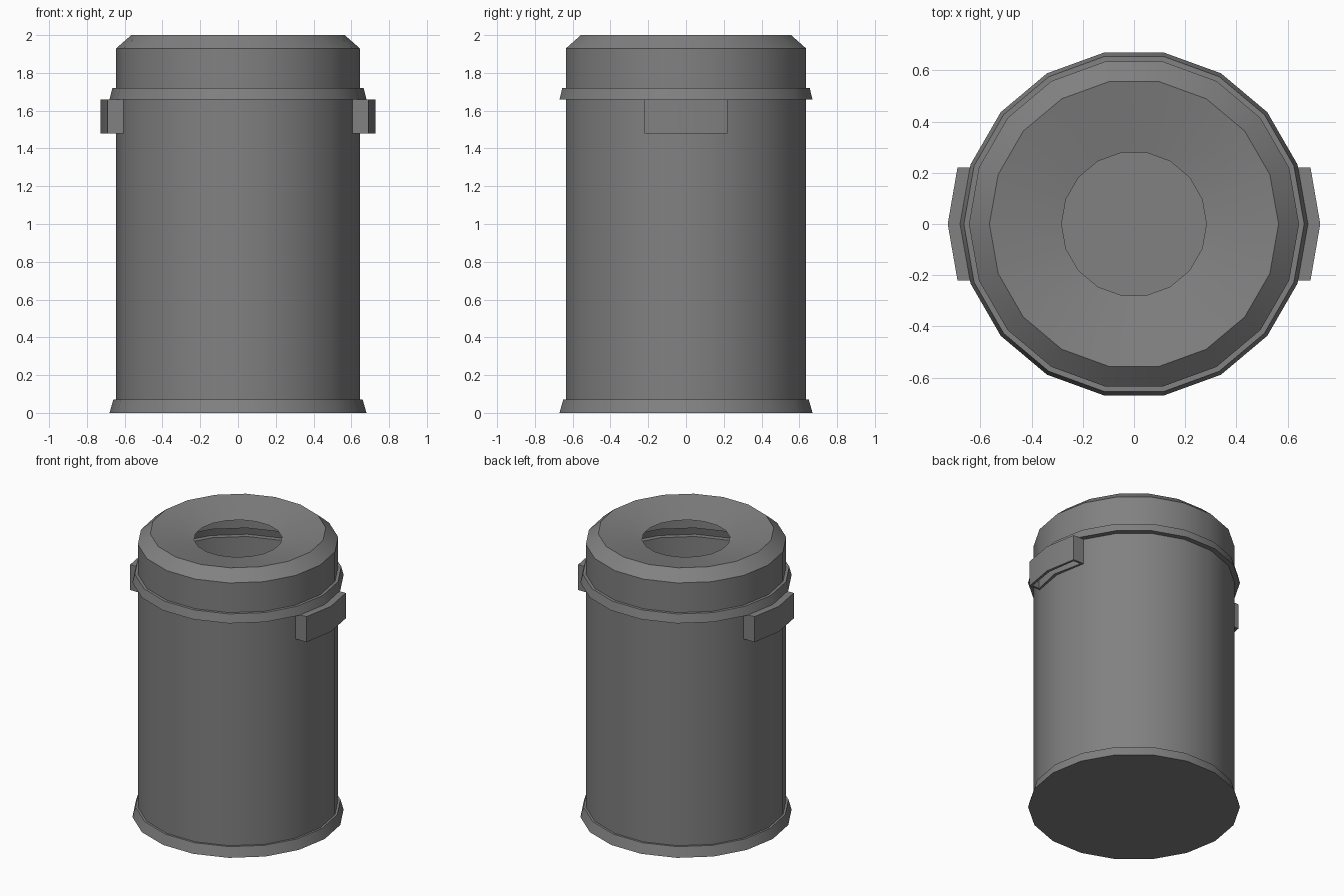
import bpy, bmesh, math

SIDES = 18

cube = bpy.data.objects.get("Cube")
if cube:
    bpy.data.objects.remove(cube, do_unlink=True)

grey = bpy.data.materials.new("metal grey")
grey.use_nodes = True
colour = (0.22, 0.22, 0.22, 1)
grey.diffuse_color = colour
grey.node_tree.nodes["Principled BSDF"].inputs["Base Color"].default_value = colour


def finish(name, bm):
    mesh = bpy.data.meshes.new(name)
    bm.to_mesh(mesh)
    bm.free()
    mesh.materials.append(grey)
    obj = bpy.data.objects.new(name, mesh)
    bpy.context.collection.objects.link(obj)
    bpy.ops.object.select_all(action="DESELECT")
    obj.select_set(True)
    bpy.context.view_layer.objects.active = obj
    bpy.ops.object.shade_smooth_by_angle(angle=math.radians(30))
    return obj


def turned_shell(name, profile, floor=False):
    """Thin shell turned around z from (radius, height) points, going upwards."""
    bm = bmesh.new()
    rings = []
    for r, z in profile:
        angles = [math.tau * i / SIDES for i in range(SIDES)]
        rings.append([bm.verts.new((r * math.cos(a), r * math.sin(a), z)) for a in angles])
    for low, high in zip(rings, rings[1:]):
        for i in range(SIDES):
            j = (i + 1) % SIDES
            bm.faces.new((low[i], low[j], high[j], high[i]))
    if floor:
        bm.faces.new(rings[0][::-1])
    return finish(name, bm)


# Body with flared foot and closed floor
turned_shell("bin_body", [(0.68, 0), (0.66, 0.07), (0.645, 0.07), (0.645, 1.66)], floor=True)

# Lid with flared rim, bevelled shoulder and dished top around an open hole
turned_shell("bin_lid", [(0.645, 1.66), (0.68, 1.66), (0.665, 1.72), (0.645, 1.72),
                         (0.645, 1.93), (0.565, 2.0), (0.283, 1.945)])


# Handles: bent grips, hollowed from below
def handle(name, side):
    outline = [(0.606, -0.22), (0.69, -0.22), (0.728, 0), (0.69, 0.22), (0.606, 0.22), (0.645, 0)]
    bm = bmesh.new()
    bottom = bm.faces.new([bm.verts.new((side * x, y, 1.48)) for x, y in outline])
    top = bmesh.ops.extrude_face_region(bm, geom=[bottom], use_keep_orig=True)
    raised = [v for v in top["geom"] if isinstance(v, bmesh.types.BMVert)]
    bmesh.ops.translate(bm, verts=raised, vec=(0, 0, 0.18))
    bmesh.ops.recalc_face_normals(bm, faces=bm.faces)
    under = [f for f in bm.faces if f.normal.z < -0.9]
    bmesh.ops.inset_region(bm, faces=under, thickness=0.02, depth=0)
    pocket = bmesh.ops.extrude_face_region(bm, geom=under)
    bmesh.ops.delete(bm, geom=under, context="FACES")
    inner = [v for v in pocket["geom"] if isinstance(v, bmesh.types.BMVert)]
    bmesh.ops.translate(bm, verts=inner, vec=(0, 0, 0.16))
    bmesh.ops.recalc_face_normals(bm, faces=bm.faces)
    return finish(name, bm)


handle("left_handle", 1)
handle("right_handle", -1)
